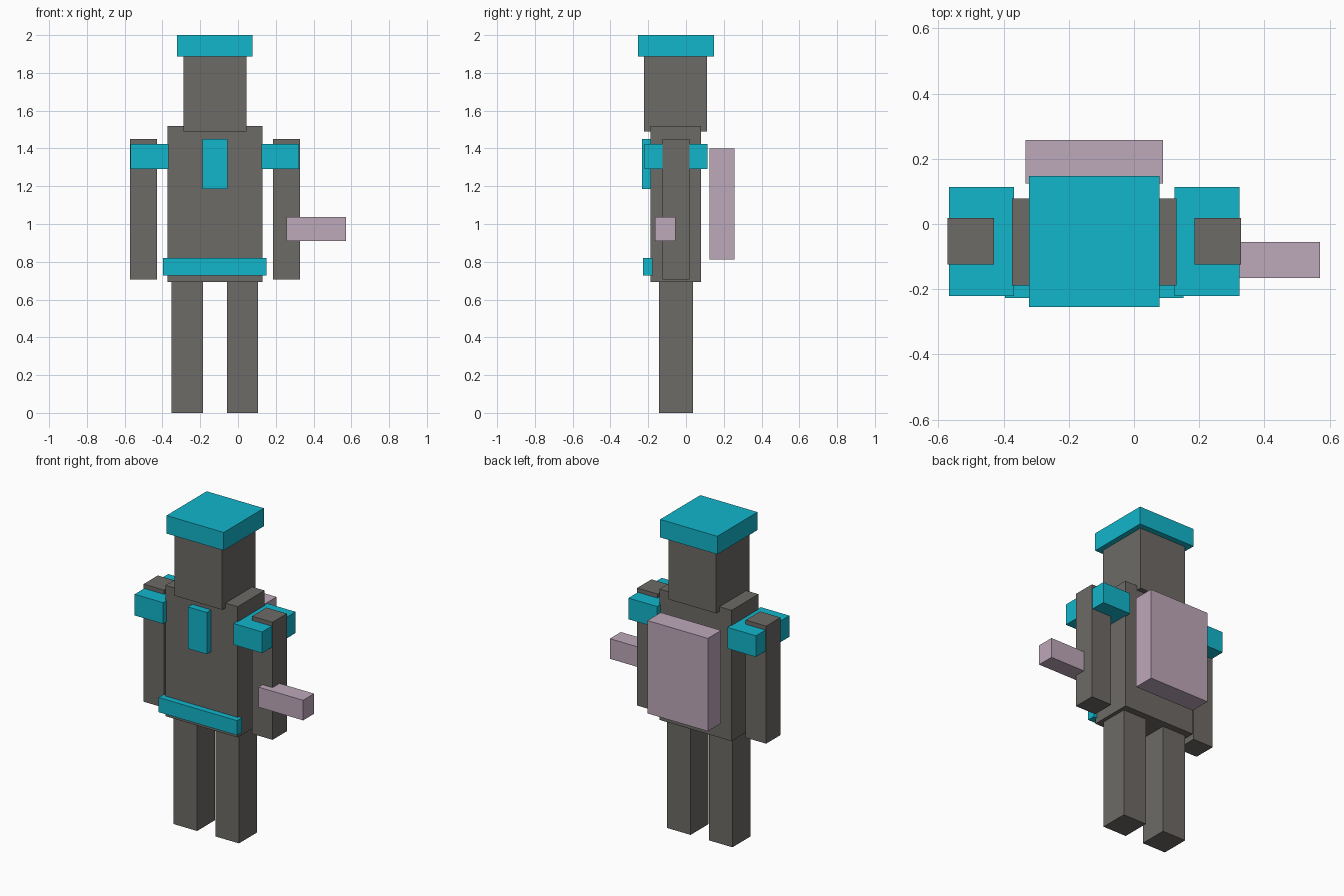
import bpy
from mathutils import Vector

default = bpy.data.objects.get("Cube")
if default:
    bpy.data.objects.remove(default, do_unlink=True)

MID_X = -0.122  # symmetry plane of the body; the held item offsets it from the origin


def make_material(name, rgb):
    mat = bpy.data.materials.new(name)
    mat.use_nodes = True
    mat.diffuse_color = (*rgb, 1)
    mat.node_tree.nodes["Principled BSDF"].inputs["Base Color"].default_value = (*rgb, 1)
    return mat


grey = make_material("warm grey", (0.155, 0.145, 0.133))
cyan = make_material("cyan", (0.006, 0.468, 0.604))
mauve = make_material("mauve", (0.515, 0.392, 0.491))


def box(name, mat, x, y, z):
    """Axis-aligned block given by its (min, max) range on each axis."""
    low, high = (Vector(c) for c in zip(x, y, z))
    bpy.ops.mesh.primitive_cube_add(size=1, location=(low + high) / 2)
    obj = bpy.context.object
    obj.name = obj.data.name = name
    obj.scale = high - low
    bpy.ops.object.transform_apply(location=False, rotation=False, scale=True)
    obj.data.materials.append(mat)
    return obj


def centred(name, mat, half_width, y, z):
    return box(name, mat, (MID_X - half_width, MID_X + half_width), y, z)


def pair(name, mat, inner, outer, y, z):
    """Left and right blocks mirrored about the body's middle."""
    box("left_" + name, mat, (MID_X + inner, MID_X + outer), y, z)
    box("right_" + name, mat, (MID_X - outer, MID_X - inner), y, z)


# Body
centred("torso", grey, 0.252, (-0.189, 0.079), (0.693, 1.52))
centred("head", grey, 0.167, (-0.222, 0.111), (1.49, 1.89))
pair("leg", grey, 0.064, 0.229, (-0.143, 0.037), (0, 0.695))
pair("arm", grey, 0.308, 0.451, (-0.125, 0.018), (0.707, 1.45))

# Clothing and armour
centred("cap", cyan, 0.2, (-0.254, 0.147), (1.886, 2.0))
pair("shoulder_pad", cyan, 0.246, 0.446, (-0.221, 0.113), (1.29, 1.424))
centred("chest_plate", cyan, 0.066, (-0.232, -0.18), (1.186, 1.45))
centred("belt", cyan, 0.274, (-0.227, -0.177), (0.727, 0.82))

# Backpack and held item
centred("backpack", mauve, 0.211, (0.125, 0.258), (0.813, 1.4))
box("held_item", mauve, (0.258, 0.571), (-0.165, -0.055), (0.91, 1.037))
